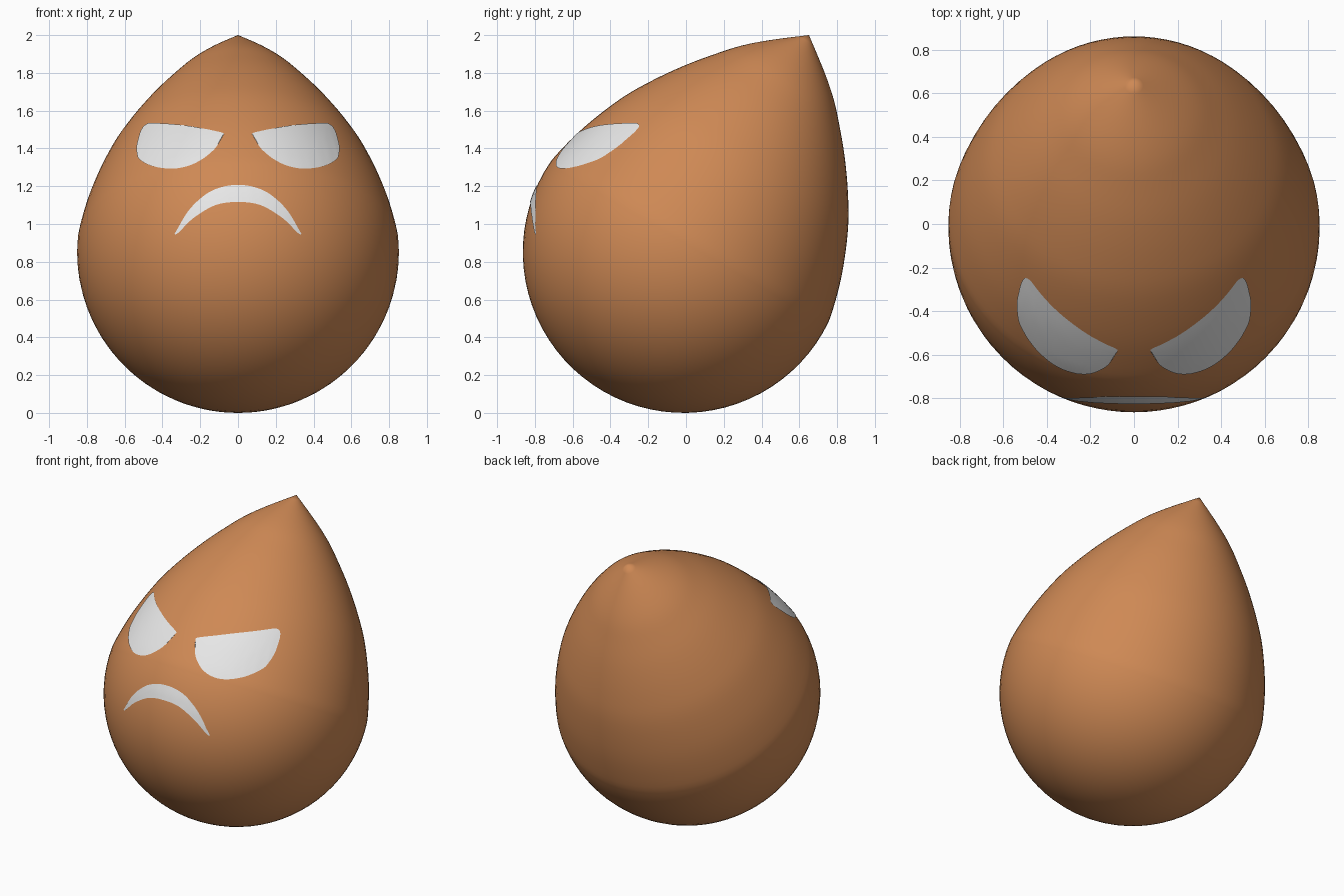
import bpy, bmesh, math
from mathutils import Vector, Matrix
from mathutils.bvhtree import BVHTree

if "Cube" in bpy.data.objects:
    bpy.data.objects.remove(bpy.data.objects["Cube"])


def material(name, rgb):
    m = bpy.data.materials.new(name)
    m.diffuse_color = (*rgb, 1)
    m.use_nodes = True
    m.node_tree.nodes["Principled BSDF"].inputs["Base Color"].default_value = m.diffuse_color
    return m


BROWN = material("warm brown", (0.62, 0.25, 0.09))
PALE = material("pale grey", (0.8, 0.8, 0.8))


def smooth_path(pts, steps):
    """Catmull-Rom curve through 2D points."""
    p = [Vector(q) for q in pts]
    p = [2 * p[0] - p[1]] + p + [2 * p[-1] - p[-2]]
    out = []
    for i in range(1, len(p) - 2):
        a, b, c, d = p[i - 1:i + 3]
        for k in range(steps):
            t = k / steps
            out.append(0.5 * (2 * b + (c - a) * t + (2 * a - 5 * b + 4 * c - d) * t * t
                              + (3 * b - a - 3 * c + d) * t ** 3))
    return out + [p[-2]]


def finish(bm, name, mat):
    mesh = bpy.data.meshes.new(name)
    bm.to_mesh(mesh)
    mesh.materials.append(mat)
    mesh.shade_smooth()
    ob = bpy.data.objects.new(name, mesh)
    bpy.context.collection.objects.link(ob)
    return ob


# Teardrop body: round below, tapering to a tip, leaning backwards by 30 degrees
R, SIDES = 0.852, 80
profile = [(R * math.cos(a), R * math.sin(a))
           for a in (math.radians(-90 + 4.5 * i) for i in range(20))]
taper = [(R, 0), (0.843, 0.1), (0.787, 0.309), (0.695, 0.535), (0.6, 0.7),
         (0.487, 0.861), (0.372, 1.0), (0.28, 1.1), (0.165, 1.2), (0.0, 1.326)]
profile += [tuple(q) for q in smooth_path(taper, 4)]

bm = bmesh.new()
verts = [bm.verts.new((r, 0, z)) for r, z in profile]
edges = [bm.edges.new(pair) for pair in zip(verts, verts[1:])]
bmesh.ops.spin(bm, geom=verts + edges, cent=(0, 0, 0), axis=(0, 0, 1),
               angle=2 * math.pi, steps=SIDES, use_duplicate=False)
bmesh.ops.remove_doubles(bm, verts=bm.verts, dist=0.0005)
bmesh.ops.recalc_face_normals(bm, faces=bm.faces)
lean = Matrix.Translation((0, -0.012, R)) @ Matrix.Rotation(math.radians(-30), 4, 'X')
bmesh.ops.transform(bm, matrix=lean, verts=bm.verts)
surface = BVHTree.FromBMesh(bm)
finish(bm, "body", BROWN)


def face_patch(name, upper, lower, mirror=1, rows=8):
    """Thin patch between two edge curves, laid onto the front of the body."""
    top, low = smooth_path(upper, 5), smooth_path(lower, 5)
    bm = bmesh.new()
    grid = []
    for u, l in zip(top, low):
        col = []
        for j in range(rows + 1):
            q = u.lerp(l, j / rows)
            hit, normal, _, _ = surface.ray_cast(Vector((q.x * mirror, -3, q.y)),
                                                 Vector((0, 1, 0)))
            col.append(bm.verts.new(hit + normal * 0.005))
        grid.append(col)
    for a, b in zip(grid, grid[1:]):
        for j in range(rows):
            bm.faces.new((a[j], a[j + 1], b[j + 1], b[j]))
    bmesh.ops.remove_doubles(bm, verts=bm.verts, dist=0.0005)
    bm.normal_update()
    # Turn the patch outwards
    if sum(f.normal.y * f.calc_area() for f in bm.faces) > 0:
        bmesh.ops.reverse_faces(bm, faces=bm.faces)
    finish(bm, name, PALE)


# Eyes: slanted flat tops with rounded undersides
eye_top = [(0.08, 1.465), (0.09, 1.482), (0.275, 1.518), (0.44, 1.531),
           (0.485, 1.524), (0.512, 1.49), (0.53, 1.43), (0.534, 1.405)]
eye_low = [(0.08, 1.465), (0.127, 1.39), (0.22, 1.322), (0.33, 1.291),
           (0.443, 1.302), (0.517, 1.338), (0.532, 1.375), (0.534, 1.405)]
face_patch("eye_left", eye_top, eye_low, 1)
face_patch("eye_right", eye_top, eye_low, -1)

# Mouth: downturned crescent
mouth_top = [(0.335, 0.945), (0.26, 1.07), (0.17, 1.155), (0.085, 1.194), (0, 1.205)]
mouth_low = [(0.335, 0.945), (0.315, 0.952), (0.235, 1.03), (0.12, 1.098), (0, 1.115)]


def mirrored(half):
    return half + [(-x, z) for x, z in reversed(half[:-1])]


face_patch("mouth", mirrored(mouth_top), mirrored(mouth_low), rows=4)
